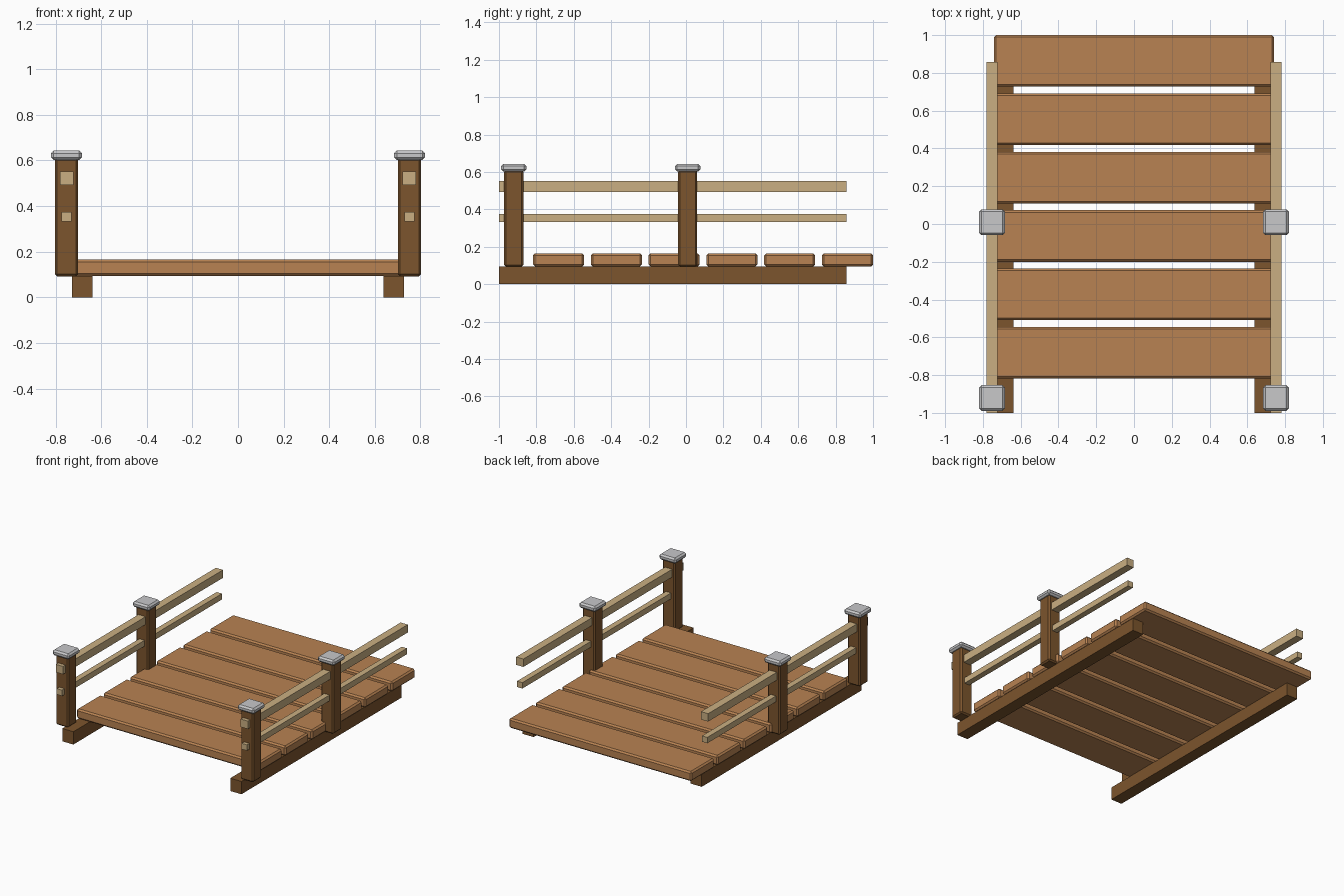
import bpy
import bmesh
from mathutils import Vector

if "Cube" in bpy.data.objects:
    bpy.data.objects.remove(bpy.data.objects["Cube"])


def material(name, rgb):
    m = bpy.data.materials.new(name)
    m.diffuse_color = (*rgb, 1)
    m.use_nodes = True
    m.node_tree.nodes["Principled BSDF"].inputs["Base Color"].default_value = m.diffuse_color
    return m


plank_wood = material("plank wood", (0.48, 0.225, 0.085))
dark_wood = material("dark wood", (0.202, 0.09, 0.026))
pale_wood = material("pale wood", (0.59, 0.43, 0.225))
cap_grey = material("cap grey", (0.58, 0.58, 0.59))


def box(name, lo, hi, mat, bevel=0.0):
    """Box between two corners, with optional chamfered edges."""
    lo, hi = Vector(lo), Vector(hi)
    bm = bmesh.new()
    bmesh.ops.create_cube(bm, size=1)
    size, mid = hi - lo, (hi + lo) / 2
    for v in bm.verts:
        v.co = Vector(a * b for a, b in zip(v.co, size)) + mid
    mesh = bpy.data.meshes.new(name)
    bm.to_mesh(mesh)
    bm.free()
    mesh.materials.append(mat)
    ob = bpy.data.objects.new(name, mesh)
    bpy.context.collection.objects.link(ob)
    if bevel:
        mod = ob.modifiers.new("chamfer", 'BEVEL')
        mod.width = bevel
        mod.segments = 1
    return ob


# deck planks
for i in range(6):
    back = 1.0 - 0.309 * i
    box("deck_plank", (-0.742, back - 0.273, 0.094), (0.742, back, 0.165),
        plank_wood, 0.011)

for side, label in ((-1, "left"), (1, "right")):
    def bar(name, x0, x1, y0, y1, z0, z1, mat, bevel=0.0):
        xs = sorted((side * x0, side * x1))
        box(f"{label}_{name}", (xs[0], y0, z0), (xs[1], y1, z1), mat, bevel)

    # support beam under the deck
    bar("support_beam", 0.638, 0.728, -1.0, 0.857, 0.0, 0.094, dark_wood)

    # posts with caps
    for y in (-0.921, 0.009):
        bar("post", 0.701, 0.803, y - 0.051, y + 0.051, 0.092, 0.61,
            dark_wood, 0.010)
        bar("post_cap", 0.684, 0.820, y - 0.068, y + 0.068, 0.602, 0.643,
            cap_grey, 0.012)

    # handrails running through the posts
    bar("upper_rail", 0.722, 0.780, -1.0, 0.857, 0.493, 0.551, pale_wood)
    bar("lower_rail", 0.730, 0.773, -1.0, 0.857, 0.332, 0.375, pale_wood)
